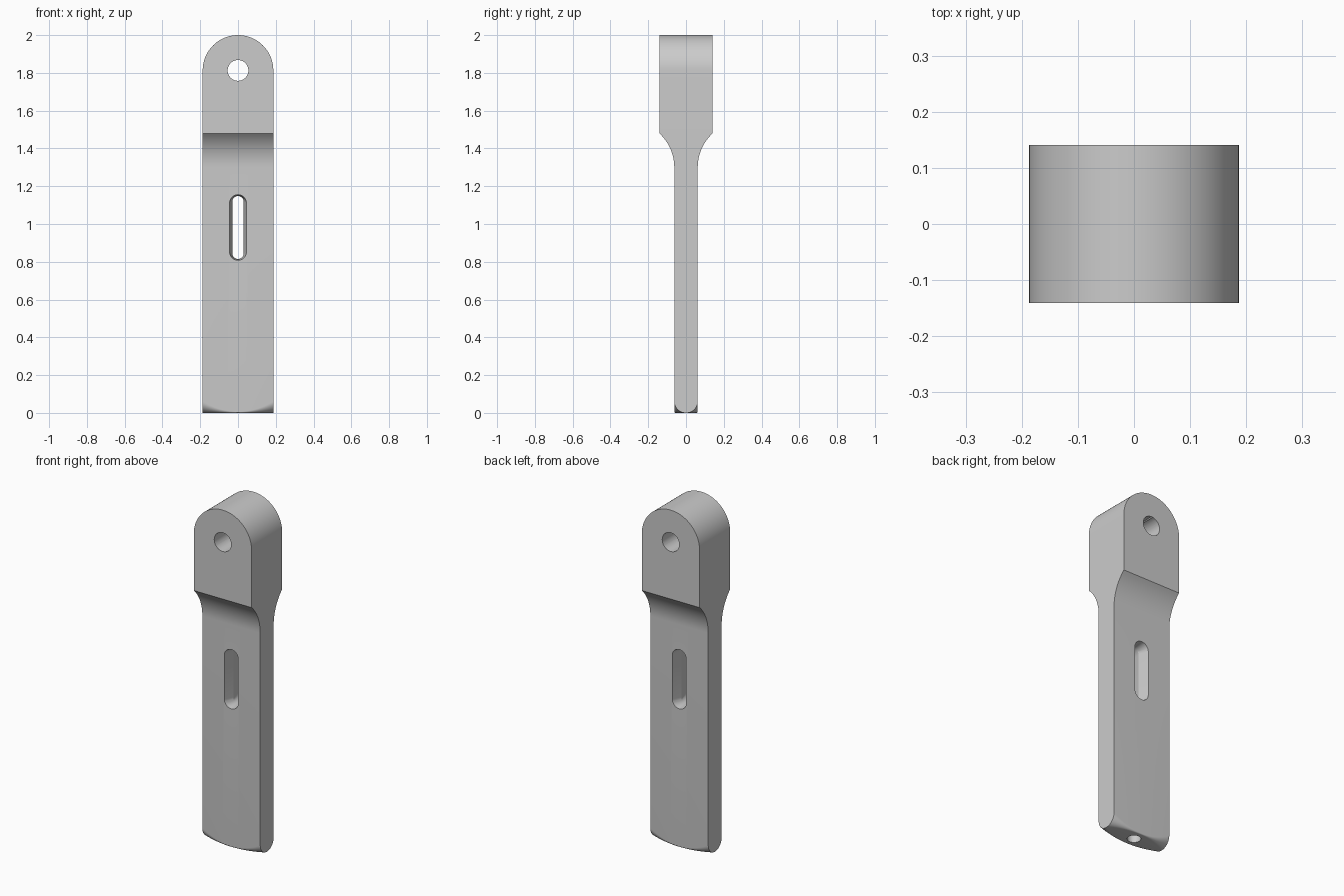
import bpy, bmesh, math

if "Cube" in bpy.data.objects:
    bpy.data.objects.remove(bpy.data.objects["Cube"])

W, T, H = 0.187, 0.062, 0.141      # half width, half blade thickness, half head thickness
TOP_C, FLARE_Z, HEAD_Z = 1.813, 1.30, 1.48

mat = bpy.data.materials.new("light grey")
mat.diffuse_color = (0.6, 0.6, 0.6, 1)
mat.use_nodes = True
mat.node_tree.nodes["Principled BSDF"].inputs["Base Color"].default_value = mat.diffuse_color


def make_object(name, rings, closed_caps=True):
    """Loft a list of equal-length rings into a closed solid."""
    bm = bmesh.new()
    vs = [[bm.verts.new(p) for p in ring] for ring in rings]
    n = len(vs[0])
    for a, b in zip(vs, vs[1:]):
        for i in range(n):
            j = (i + 1) % n
            bm.faces.new((a[i], a[j], b[j], b[i]))
    bm.faces.new(vs[0])
    bm.faces.new(vs[-1])
    bmesh.ops.recalc_face_normals(bm, faces=bm.faces)
    mesh = bpy.data.meshes.new(name)
    bm.to_mesh(mesh)
    bm.free()
    mesh.materials.append(mat)
    ob = bpy.data.objects.new(name, mesh)
    bpy.context.collection.objects.link(ob)
    return ob


def section(x):
    """Half side profile at x, mirrored to a full ring."""
    half = []
    # bottom edge round, growing towards the corners
    r = 0.006 + (T - 0.0065) * (x / W) ** 2
    for i in range(11):
        a = math.pi / 2 * i / 10
        half.append((T - r + r * math.sin(a), r - r * math.cos(a)))
    # concave flare from blade to head
    dy, dz = H - T, HEAD_Z - FLARE_Z
    ang = 2 * math.atan(dy / dz)
    rad = dz / math.sin(ang)
    for i in range(13):
        a = ang * i / 12
        half.append((T + rad * (1 - math.cos(a)), FLARE_Z + rad * math.sin(a)))
    # rounded head top
    half.append((H, TOP_C + math.sqrt(max(0, W * W - x * x))))
    ring = half + [(-y, z) for y, z in reversed(half)]
    return [(x, y, z) for y, z in ring]


def slot_ring(y, w, z0, z1):
    pts = []
    for cz, start in ((z1 - w, 0), (z0 + w, math.pi)):
        for i in range(17):
            a = start + math.pi * i / 16
            pts.append((w * math.cos(a), y, cz + w * math.sin(a)))
    return pts


def circle(r, fn, n=48):
    return [fn(r * math.cos(2 * math.pi * i / n), r * math.sin(2 * math.pi * i / n)) for i in range(n)]


# main body
N = 40
body = make_object("handle_body", [section(-W * math.cos(math.pi * i / N)) for i in range(N + 1)])

# pivot hole through the head
pivot = make_object("pivot_hole_cutter",
                    [circle(0.055, lambda u, v, y=y: (u, y, TOP_C + v)) for y in (-0.3, 0.3)])

# slot narrowing to a ridge at mid depth
e = 0.02
k = 1 + e / T
slot = make_object("slot_cutter", [
    slot_ring(s * T * (k if s else 0), 0.03 + abs(s) * 0.015 * k,
              0.815 - abs(s) * 0.007 * k, 1.148 + abs(s) * 0.007 * k)
    for s in (-1, 0, 1)])

# blind hole in the bottom end
bore = make_object("end_hole_cutter",
                   [circle(0.036, lambda u, v, z=z: (u, v, z)) for z in (-0.1, 0.3)])

for cutter in (pivot, slot, bore):
    mod = body.modifiers.new(cutter.name, 'BOOLEAN')
    mod.operation, mod.solver, mod.object = 'DIFFERENCE', 'EXACT', cutter

# apply the cuts and discard the cutters
bpy.context.view_layer.update()
dg = bpy.context.evaluated_depsgraph_get()
cut_mesh = bpy.data.meshes.new_from_object(body.evaluated_get(dg))
body.modifiers.clear()
body.data = cut_mesh
for cutter in (pivot, slot, bore):
    bpy.data.objects.remove(cutter)

bpy.context.view_layer.objects.active = body
body.select_set(True)
bpy.ops.object.shade_smooth_by_angle(angle=math.radians(20))
